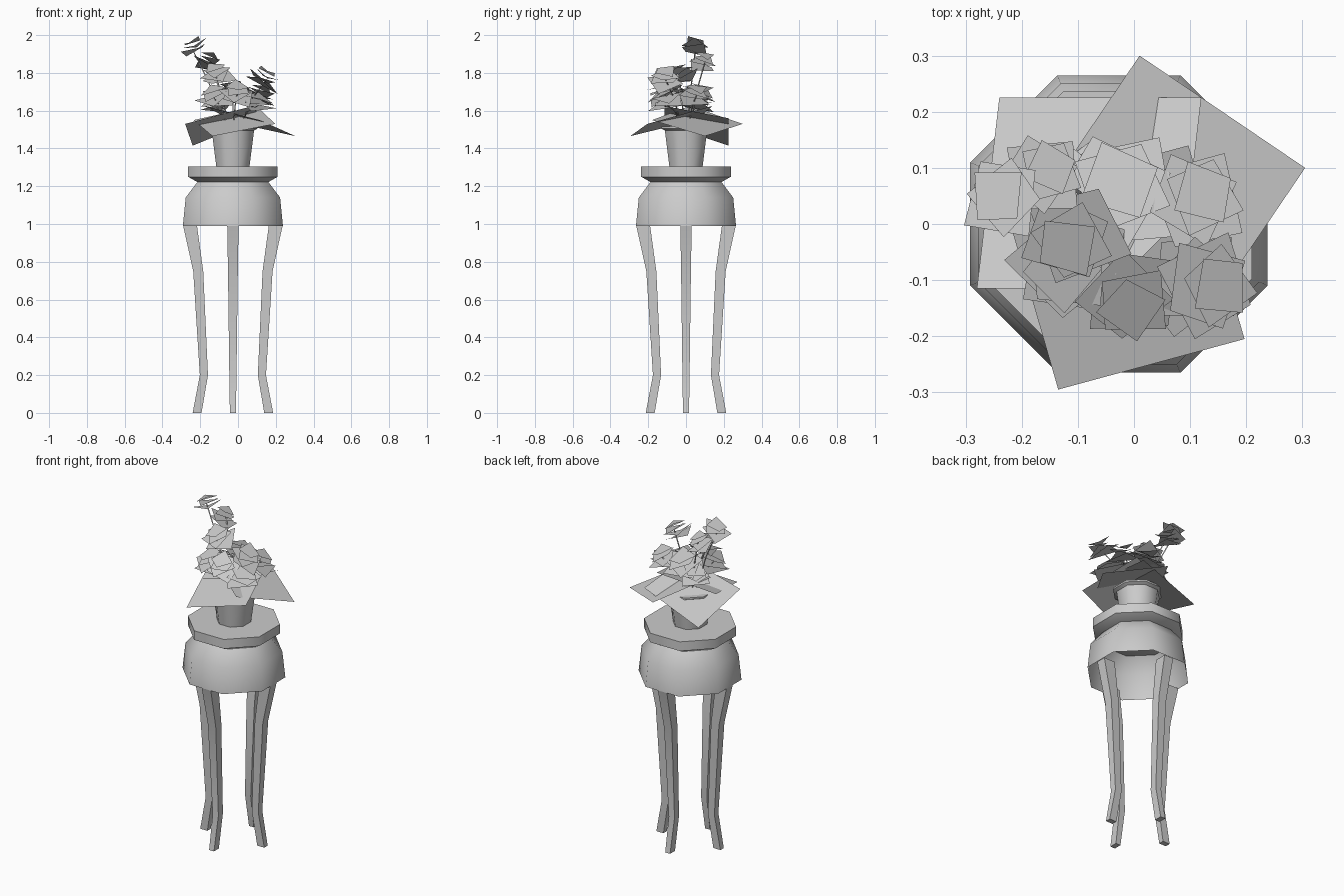
import bpy, math
from math import pi, cos, sin
from mathutils import Vector

cube = bpy.data.objects.get("Cube")
if cube:
    bpy.data.objects.remove(cube)

grey = bpy.data.materials.new("plain_grey")
grey.use_nodes = True
colour = (0.6, 0.6, 0.6, 1)
grey.diffuse_color = colour
grey.node_tree.nodes["Principled BSDF"].inputs["Base Color"].default_value = colour

CX = -0.027  # axis of the stand


def make(name, verts, faces, smooth=50):
    mesh = bpy.data.meshes.new(name)
    mesh.from_pydata([tuple(v) for v in verts], [], faces)
    mesh.materials.append(grey)
    obj = bpy.data.objects.new(name, mesh)
    bpy.context.collection.objects.link(obj)
    bpy.ops.object.select_all(action='DESELECT')
    obj.select_set(True)
    bpy.context.view_layer.objects.active = obj
    bpy.ops.object.shade_smooth_by_angle(angle=math.radians(smooth))


def octagon_lathe(name, profile, top=False, bottom=False):
    """Eight-sided shell; profile holds (flat-to-axis distance, height)."""
    verts, faces = [], []
    for a, z in profile:
        r = a / cos(pi / 8)
        for i in range(8):
            t = pi / 8 + i * pi / 4
            verts.append((CX + r * cos(t), r * sin(t), z))
    for k in range(0, len(verts) - 8, 8):
        for i in range(8):
            j = (i + 1) % 8
            faces.append((k + i, k + j, k + 8 + j, k + 8 + i))
    if top:
        faces.append(tuple(range(len(verts) - 8, len(verts))))
    if bottom:
        faces.append(tuple(range(7, -1, -1)))
    make(name, verts, faces)


# Stand: open apron below a waisted flat top
octagon_lathe("apron", [(0.265, 0.99), (0.25, 1.14), (0.188, 1.222)])
octagon_lathe("table_top", [(0.188, 1.222), (0.237, 1.25), (0.237, 1.305)],
              top=True, bottom=True)

# Legs: outer radius, inner radius, half width, height
LEG = [(0.213, 0.166, 0.016, 0), (0.175, 0.132, 0.019, 0.2),
       (0.21, 0.157, 0.026, 0.75), (0.263, 0.19, 0.03, 0.99)]
for n, name in enumerate(("left_leg", "back_leg", "right_leg", "front_leg")):
    c, s = round(cos(n * pi / 2)), round(sin(n * pi / 2))
    verts, faces = [], [(3, 2, 1, 0)]
    for ro, ri, w, z in LEG:
        for r, t in ((ro, -w), (ro, w), (ri, w), (ri, -w)):
            verts.append((CX + r * c - t * s, r * s + t * c, z))
    for k in range(0, 12, 4):
        for i in range(4):
            j = (i + 1) % 4
            faces.append((k + i, k + j, k + 4 + j, k + 4 + i))
    make(name, verts, faces, smooth=30)

# Vase with a flared lip
octagon_lathe("vase", [(0.088, 1.305), (0.112, 1.495), (0.13, 1.505),
                       (0.13, 1.515), (0.1, 1.515), (0.09, 1.45)], top=True)


# Large leaves: two outer corners and one inner corner, the fourth lifted
def leaf(name, a, b, c, lift):
    a, b, c = Vector(a), Vector(b), Vector(c)
    make(name, [a, b, b + c - a + Vector((0, 0, lift)), c], [(0, 1, 2, 3)])


leaf("front_leaf", (-0.135, -0.295, 1.465), (0.197, -0.205, 1.53),
     (-0.235, 0.05, 1.55), 0.01)
leaf("back_leaf", (0.305, 0.1, 1.465), (0.01, 0.3, 1.53),
     (0.115, -0.18, 1.55), 0.01)
leaf("side_leaf", (-0.24, 0.225, 1.415), (-0.28, -0.115, 1.53),
     (0.12, 0.225, 1.56), -0.05)


# Flowers: a few warped square petals, wider toward the base
def flower(name, centre, tilt, size, turn, layers):
    quat = Vector((0, 0, 1)).rotation_difference(Vector((tilt[0], tilt[1], 1)))
    verts, faces = [], []
    for k in range(layers):
        half = size * (0.74 + 0.15 * k)
        for i in range(4):
            t = math.radians(turn) + k * 0.7 + i * pi / 2
            droop = 0.14 * half * (1 if i % 2 else -1)
            p = Vector((half * cos(t) + 0.01 * sin(k * 2.5), half * sin(t),
                        droop - 0.022 * k))
            verts.append(Vector(centre) + quat @ p)
        faces.append(tuple(range(4 * k, 4 * k + 4)))
    make(name, verts, faces)


def stem(name, bloom):
    """Thin three-sided stalk from the vase to just under a bloom."""
    base = Vector((CX + bloom[0] * 0.15, bloom[1] * 0.15, 1.48))
    tip = Vector(bloom) - Vector((0, 0, 0.04))
    mid = (base + tip) / 2 + Vector((0, 0, 0.04))
    verts, faces = [], []
    for p in (base, mid, tip):
        for i in range(3):
            t = i * 2 * pi / 3
            verts.append(p + Vector((0.004 * cos(t), 0.004 * sin(t), 0)))
    for k in (0, 3):
        for i in range(3):
            j = (i + 1) % 3
            faces.append((k + i, k + j, k + 3 + j, k + 3 + i))
    make(name, verts, faces)


FLOWERS = [  # centre, tilt, size, turn, petal layers
    ((-0.243, 0.05, 1.967), (-0.42, 0.1), 0.08, 45, 3),
    ((-0.148, 0.1, 1.895), (0.35, 0.25), 0.07, 20, 4),
    ((-0.12, -0.04, 1.83), (-0.2, -0.4), 0.085, 35, 4),
    ((-0.025, 0.075, 1.73), (0.15, 0.35), 0.105, 25, 4),
    ((0.125, 0.055, 1.72), (0.35, 0.25), 0.085, 30, 4),
    ((0.155, -0.11, 1.81), (0.55, 0.0), 0.085, 40, 4),
    ((-0.005, -0.15, 1.73), (0.1, -0.5), 0.085, 10, 4),
    ((-0.13, -0.085, 1.71), (-0.3, -0.3), 0.1, 5, 4),
    ((-0.1, 0.06, 1.67), (-0.35, 0.25), 0.1, 5, 3),
    ((0.11, -0.1, 1.67), (0.3, -0.2), 0.11, 5, 3),
]
for n, (centre, tilt, size, turn, layers) in enumerate(FLOWERS, 1):
    flower(f"flower_{n}", centre, tilt, size, turn, layers)
    stem(f"stem_{n}", centre)
